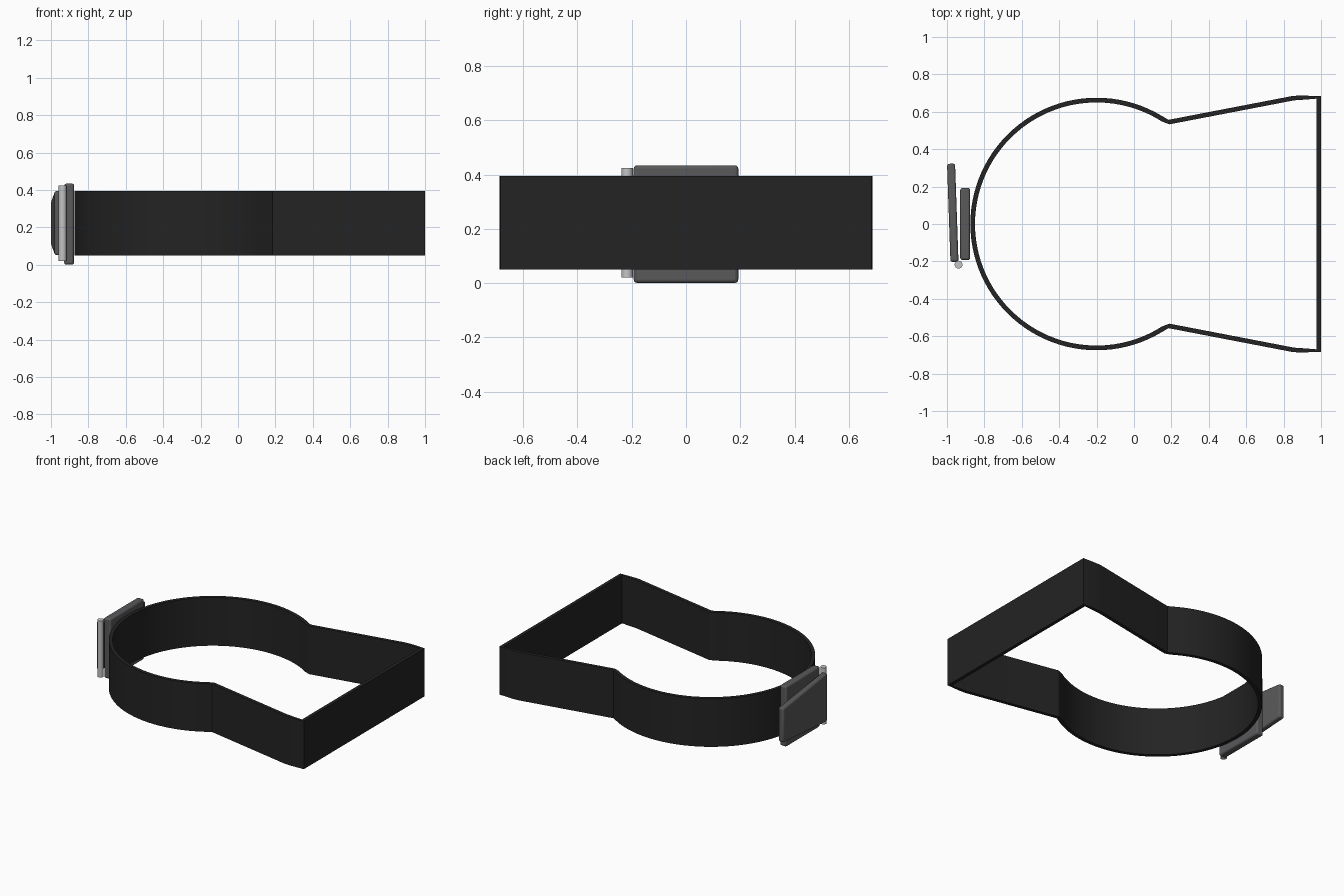
import bpy, bmesh, math
from mathutils import Matrix

cube = bpy.data.objects.get("Cube")
if cube:
    bpy.data.objects.remove(cube, do_unlink=True)


def material(name, color, roughness):
    m = bpy.data.materials.new(name)
    m.use_nodes = True
    m.diffuse_color = (*color, 1)
    bsdf = m.node_tree.nodes["Principled BSDF"]
    bsdf.inputs["Base Color"].default_value = (*color, 1)
    bsdf.inputs["Roughness"].default_value = roughness
    return m


black = material("black webbing", (0.017, 0.017, 0.017), 0.8)
grey = material("dark grey metal", (0.1, 0.1, 0.105), 0.5)
silver = material("light grey metal", (0.55, 0.55, 0.55), 0.4)


def finish(bm, name, mat, bevel=0):
    bmesh.ops.recalc_face_normals(bm, faces=bm.faces)
    mesh = bpy.data.meshes.new(name)
    bm.to_mesh(mesh)
    bm.free()
    mesh.materials.append(mat)
    ob = bpy.data.objects.new(name, mesh)
    bpy.context.scene.collection.objects.link(ob)
    if bevel:
        mod = ob.modifiers.new("Bevel", "BEVEL")
        mod.width = bevel
        mod.segments = 3
        mod.limit_method = "ANGLE"
    bpy.ops.object.select_all(action="DESELECT")
    ob.select_set(True)
    bpy.context.view_layer.objects.active = ob
    bpy.ops.object.shade_smooth_by_angle(angle=math.radians(30))
    return ob


def outline(radius, notch, tail):
    """Closed strap outline: round loop, pinched neck, flared square end."""
    start = math.atan2(notch[1], notch[0] + 0.2)
    steps = 72
    arc = []
    for i in range(1, steps):
        a = start + (2 * math.pi - 2 * start) * i / steps
        arc.append((-0.2 + radius * math.cos(a), radius * math.sin(a)))
    upper = tail + [notch]
    lower = [(x, -y) for x, y in reversed(upper)]
    return upper + arc + lower


# Strap: two outlines joined into a thin upright band
outer = outline(0.675, (0.185, 0.557), [(1, 0.683), (0.9, 0.687), (0.85, 0.685)])
inner = outline(0.65, (0.19, 0.533), [(0.976, 0.67), (0.9, 0.664), (0.855, 0.661)])
bm = bmesh.new()
rings = [[bm.verts.new((x, y, z)) for x, y in pts]
         for pts, z in ((outer, 0.05), (outer, 0.395), (inner, 0.395), (inner, 0.05))]
count = len(outer)
for r in range(4):
    a, b = rings[r], rings[(r + 1) % 4]
    for i in range(count):
        j = (i + 1) % count
        bm.faces.new((a[i], a[j], b[j], b[i]))
finish(bm, "strap", black)


def plate(name, size, center, turn=0, taper=1):
    bm = bmesh.new()
    bmesh.ops.create_cube(bm, size=1)
    for v in bm.verts:
        if v.co.y > 0:
            v.co.z *= taper
        v.co = [c * s for c, s in zip(v.co, size)]
    bm.transform(Matrix.Translation(center) @ Matrix.Rotation(turn, 4, "Z"))
    return finish(bm, name, grey, 0.012)


# Buckle: fixed plate against the strap, and a tapered lever slightly open
plate("buckle_plate", (0.053, 0.385, 0.433), (-0.903, 0, 0.2175))
plate("buckle_lever", (0.043, 0.525, 0.345), (-0.969, 0.06, 0.2225), math.radians(2), 0.71)

# Hinge pin
bm = bmesh.new()
bmesh.ops.create_cone(bm, cap_ends=True, segments=24, radius1=0.021, radius2=0.021, depth=0.405)
bm.transform(Matrix.Translation((-0.938, -0.217, 0.2225)))
finish(bm, "hinge_pin", silver)
